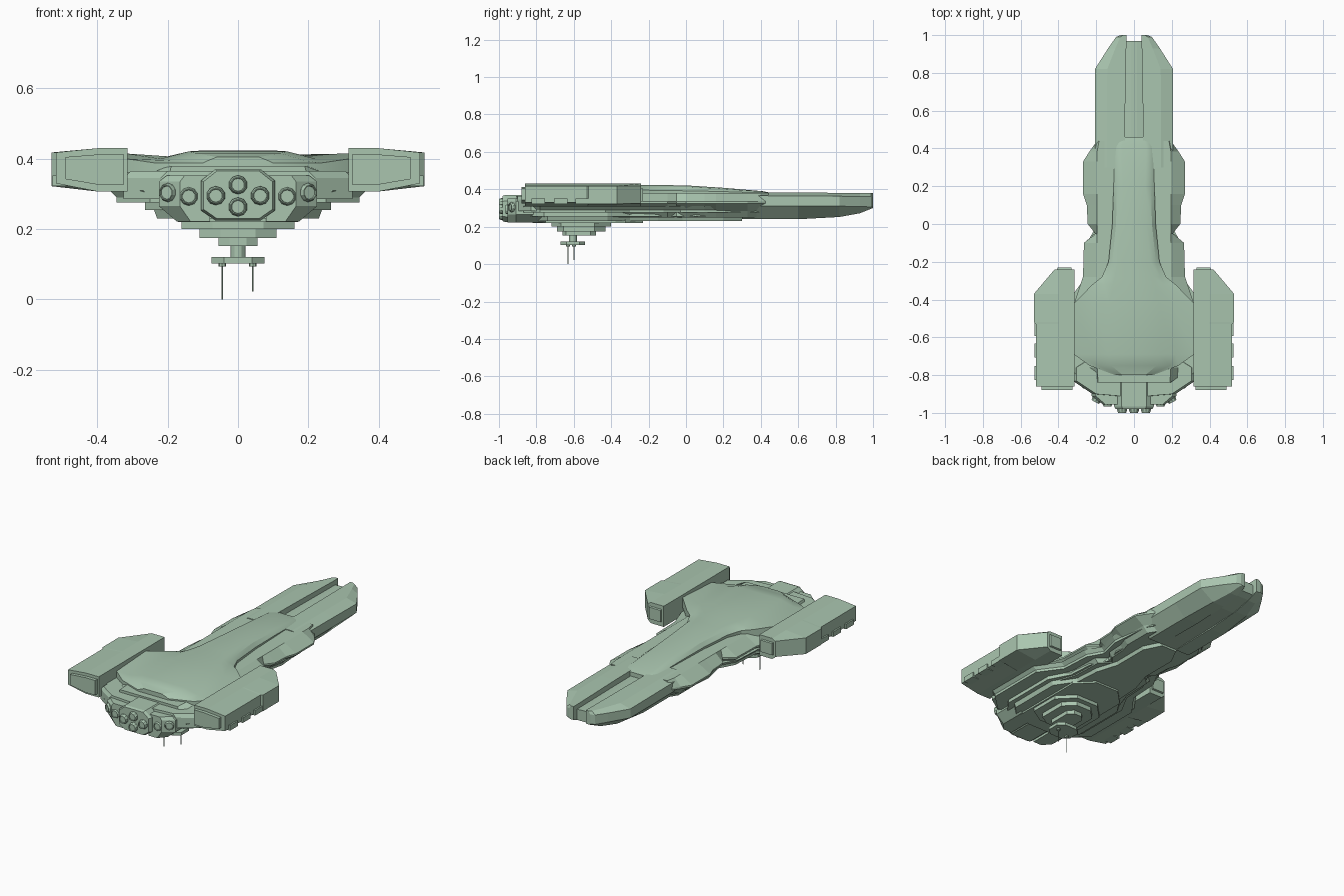
import bpy, bmesh, math
from mathutils import Matrix

green = bpy.data.materials.new("sage_green")
green.diffuse_color = (0.40, 0.56, 0.43, 1)


def finish(name, bm, smooth=False):
    bmesh.ops.recalc_face_normals(bm, faces=bm.faces)
    me = bpy.data.meshes.new(name)
    bm.to_mesh(me)
    bm.free()
    ob = bpy.data.objects.new(name, me)
    bpy.context.collection.objects.link(ob)
    me.materials.append(green)
    if smooth:
        bpy.ops.object.select_all(action='DESELECT')
        ob.select_set(True)
        bpy.context.view_layer.objects.active = ob
        bpy.ops.object.shade_smooth_by_angle(angle=math.radians(25))
    return ob


def skin(name, rings, smooth=False):
    """Join closed rings of points with quads and cap both ends."""
    bm = bmesh.new()
    vs = [[bm.verts.new(p) for p in r] for r in rings]
    n = len(vs[0])
    for a, b in zip(vs, vs[1:]):
        for i in range(n):
            j = (i + 1) % n
            bm.faces.new((a[i], a[j], b[j], b[i]))
    bm.faces.new(vs[0])
    bm.faces.new(vs[-1])
    return finish(name, bm, smooth)


def sym(half):
    return half + [(-x, y) for x, y in reversed(half)]


def plate(name, half, levels):
    """Symmetric plan outline stacked in z; levels are (z, x inset, x limit)."""
    rings = []
    for z, inset, limit in levels:
        pts = [(min(max(x - inset, 0.01), limit), y) for x, y in half]
        rings.append([(x, y, z) for x, y in sym(pts)])
    return skin(name, rings)


def pair(name, stations, smooth=False):
    """Loft of closed (x, z) sections along y, made on both sides."""
    for s, side in ((1, "right"), (-1, "left")):
        skin(f"{name}_{side}", [[(s * x, y, z) for x, z in prof] for y, prof in stations], smooth)


def box(x0, x1, z0, z1):
    return [(x0, z0), (x1, z0), (x1, z1), (x0, z1)]


# prow prongs either side of the centre groove
def prong(xi, xe, xb, zb, zm, zt):
    xs = xi + (xe - xi) * 0.6
    return [(xi, zb), (xb, zb), (xe, zm), (xe, zt - 0.018), (xs, zt), (xi, zt)]


pair("prow", [
    (0.30, prong(0.050, 0.205, 0.14, 0.24, 0.310, 0.384)),
    (0.60, prong(0.047, 0.207, 0.14, 0.24, 0.310, 0.383)),
    (0.82, prong(0.043, 0.207, 0.12, 0.252, 0.310, 0.381)),
    (0.93, prong(0.041, 0.137, 0.09, 0.272, 0.308, 0.380)),
    (0.99, prong(0.040, 0.095, 0.07, 0.296, 0.306, 0.380)),
    (1.00, prong(0.040, 0.070, 0.06, 0.300, 0.306, 0.380)),
])
skin("groove_floor", [[(x, y, z) for x, z in sym([(0.052, zb), (0.052, 0.35), (0.015, 0.355)])]
                      for y, zb in ((0.3, 0.242), (0.8, 0.252), (0.93, 0.275), (0.97, 0.29))])

# middle hull with shoulders and waist notch
plate("main_hull",
      [(0.195, 0.44), (0.235, 0.385), (0.27, 0.33), (0.27, 0.16), (0.25, 0.1), (0.245, 0.0),
       (0.205, -0.05), (0.265, -0.1), (0.27, -0.28), (0.31, -0.40), (0.31, -0.76), (0.2, -0.84)],
      [(0.25, 0.09, 1), (0.285, 0.06, 1), (0.325, 0, 1), (0.335, 0, 1), (0.38, 0.01, 0.195)])

# raised top deck flowing out into the wing roots
deck = []
for y, zt, xf, xm, xe, zm, ze in [
        (0.46, 0.380, 0.050, 0.070, 0.085, 0.378, 0.372),
        (0.41, 0.390, 0.065, 0.085, 0.100, 0.388, 0.380),
        (0.20, 0.408, 0.060, 0.090, 0.108, 0.402, 0.388),
        (0.00, 0.421, 0.065, 0.095, 0.115, 0.413, 0.392),
        (-0.20, 0.423, 0.085, 0.115, 0.135, 0.415, 0.395),
        (-0.28, 0.423, 0.100, 0.140, 0.170, 0.413, 0.400),
        (-0.32, 0.423, 0.110, 0.160, 0.220, 0.412, 0.404),
        (-0.42, 0.422, 0.130, 0.200, 0.318, 0.407, 0.415),
        (-0.69, 0.421, 0.140, 0.220, 0.318, 0.400, 0.400),
        (-0.75, 0.416, 0.120, 0.190, 0.235, 0.395, 0.388),
        (-0.80, 0.405, 0.060, 0.085, 0.100, 0.395, 0.388)]:
    half = [(xf, zt), (xm, zm), (xe, ze), (xe, 0.355)]
    deck.append([(x, y, z) for x, z in sym(half)])
skin("top_deck", deck, True)

# stern armour, wing strip and side engine housings
plate("stern_armour", [(0.20, -0.68), (0.325, -0.76), (0.325, -0.83), (0.22, -0.90), (0.1, -0.91)],
      [(0.285, 0, 1), (0.345, 0, 1), (0.365, 0.02, 1)])
plate("wing_strip", [(0.30, -0.42), (0.38, -0.45), (0.38, -0.74), (0.30, -0.8)],
      [(0.345, 0, 1), (0.362, 0, 1)])
for s, side in ((1, "right"), (-1, "left")):
    plan = [(0.08, -0.75), (0.08, -0.955), (0.165, -0.955), (0.225, -0.91), (0.225, -0.75)]
    skin(f"engine_housing_{side}", [[(s * (0.08 + (x - 0.08) * k), y, z) for x, y in plan]
                                    for z, k in ((0.222, 0.65), (0.265, 1), (0.335, 1), (0.352, 0.85))])

# central engine block with an octagonal stern
octo = [(0.065, 0.37), (0.105, 0.338), (0.105, 0.253), (0.065, 0.225)]
skin("engine_block", [[(x, y, z) for x, z in sym(octo)] for y in (-0.74, -0.965)]
     + [[(x * 0.93, -0.98, 0.2975 + (z - 0.2975) * 0.93) for x, z in sym(octo)]])


# engine nozzles
def nozzle(name, x, y, z, r, turn=0):
    m = Matrix.Translation((x, y, z)) @ Matrix.Rotation(turn, 4, 'Z')
    rings = []
    for d, k in ((0.06, 1), (-0.008, 1), (-0.02, 0.82), (-0.02, 0.72), (-0.014, 0.68)):
        rings.append([m @ Matrix.Translation((r * k * math.cos(a), d, r * k * math.sin(a))).translation
                      for a in (math.tau * (i + 0.5) / 10 for i in range(10))])
    skin(name, rings, True)


for i, (x, z) in enumerate([(0, 0.326), (0, 0.263), (0.063, 0.295), (-0.063, 0.295)]):
    nozzle(f"main_nozzle_{i}", x, -0.98, z, 0.027)
for s in (1, -1):
    nozzle(f"inner_nozzle_{s}", s * 0.14, -0.945, 0.293, 0.027)
    nozzle(f"outer_nozzle_{s}", s * 0.196, -0.925, 0.304, 0.027, s * 0.5)


# side nacelles
def pod(xo, zo=0.33):
    xm = min(0.40, xo - 0.01)
    return [(0.315, 0.307), (xm, 0.307), (xo, zo), (xo, 0.418), (xm, 0.43), (0.315, 0.43)]


pair("nacelle", [(-0.86, pod(0.518)), (-0.53, pod(0.518)), (-0.52, pod(0.53, 0.322)),
                 (-0.37, pod(0.53, 0.322)), (-0.24, pod(0.42, 0.325))])
end = [(0.325, 0.325), (0.39, 0.325), (0.49, 0.342), (0.49, 0.405), (0.39, 0.413), (0.325, 0.413)]
pair("nacelle_stern_plate", [(-0.88, end), (-0.85, end)])
pair("nacelle_bow_plate", [(-0.25, box(0.33, 0.41, 0.33, 0.41)), (-0.23, box(0.33, 0.405, 0.335, 0.405))])
for i, y in enumerate((-0.79, -0.67, -0.555)):
    pair(f"nacelle_rib_{i}", [(y - 0.037, box(0.47, 0.527, 0.322, 0.352)),
                              (y + 0.037, box(0.47, 0.527, 0.322, 0.352))])

# stepped armour plates under the hull
plate("belly_upper", [(0.13, 0.5), (0.2, 0.33), (0.22, 0.1), (0.19, -0.03), (0.24, -0.12), (0.25, -0.3),
                      (0.345, -0.43), (0.345, -0.78), (0.25, -0.87)],
      [(0.275, 0, 1), (0.29, 0, 1), (0.31, -0.02, 1)])
plate("belly_middle", [(0.09, 0.6), (0.15, 0.35), (0.17, 0.05), (0.14, -0.05), (0.19, -0.15), (0.2, -0.3),
                       (0.265, -0.42), (0.265, -0.76), (0.2, -0.85)],
      [(0.255, 0, 1), (0.28, 0, 1)])
plate("belly_lower", [(0.06, 0.3), (0.11, 0.2), (0.11, -0.02), (0.15, -0.15), (0.16, -0.3),
                      (0.24, -0.42), (0.24, -0.74), (0.16, -0.83)],
      [(0.23, 0.01, 1), (0.258, 0, 1)])
for name, w, y0, y1, z0, z1 in [("keel_step_1", 0.17, -0.82, -0.23, 0.22, 0.24),
                                ("keel_step_2", 0.16, -0.72, -0.40, 0.20, 0.225),
                                ("keel_step_3", 0.11, -0.69, -0.43, 0.175, 0.205),
                                ("keel_step_4", 0.055, -0.66, -0.48, 0.152, 0.18)]:
    c = w * 0.55
    plate(name, [(w - c, y1), (w, y1 - c), (w, y0 + c * 0.6), (w - c, y0)], [(z0, 0, 1), (z1, 0, 1)])


# sensor mast, dish and antennas
def rod(name, x, y, r, z0, z1, n):
    bm = bmesh.new()
    bmesh.ops.create_cone(bm, cap_ends=True, segments=n, radius1=r, radius2=r, depth=z1 - z0,
                          matrix=Matrix.Translation((x, y, (z0 + z1) / 2)))
    finish(name, bm, n > 8)


rod("sensor_mast", 0, -0.605, 0.021, 0.115, 0.16, 12)
plate("sensor_dish", [(0.04, -0.54), (0.075, -0.57), (0.075, -0.64), (0.04, -0.67)],
      [(0.102, 0, 1), (0.12, 0, 1)])
for name, x, y, z0 in (("long_antenna", -0.045, -0.63, 0.0), ("short_antenna", 0.042, -0.598, 0.022)):
    rod(name, x, y, 0.0025, z0, 0.11, 6)
    rod(name + "_base", x, y, 0.011, 0.093, 0.105, 8)
